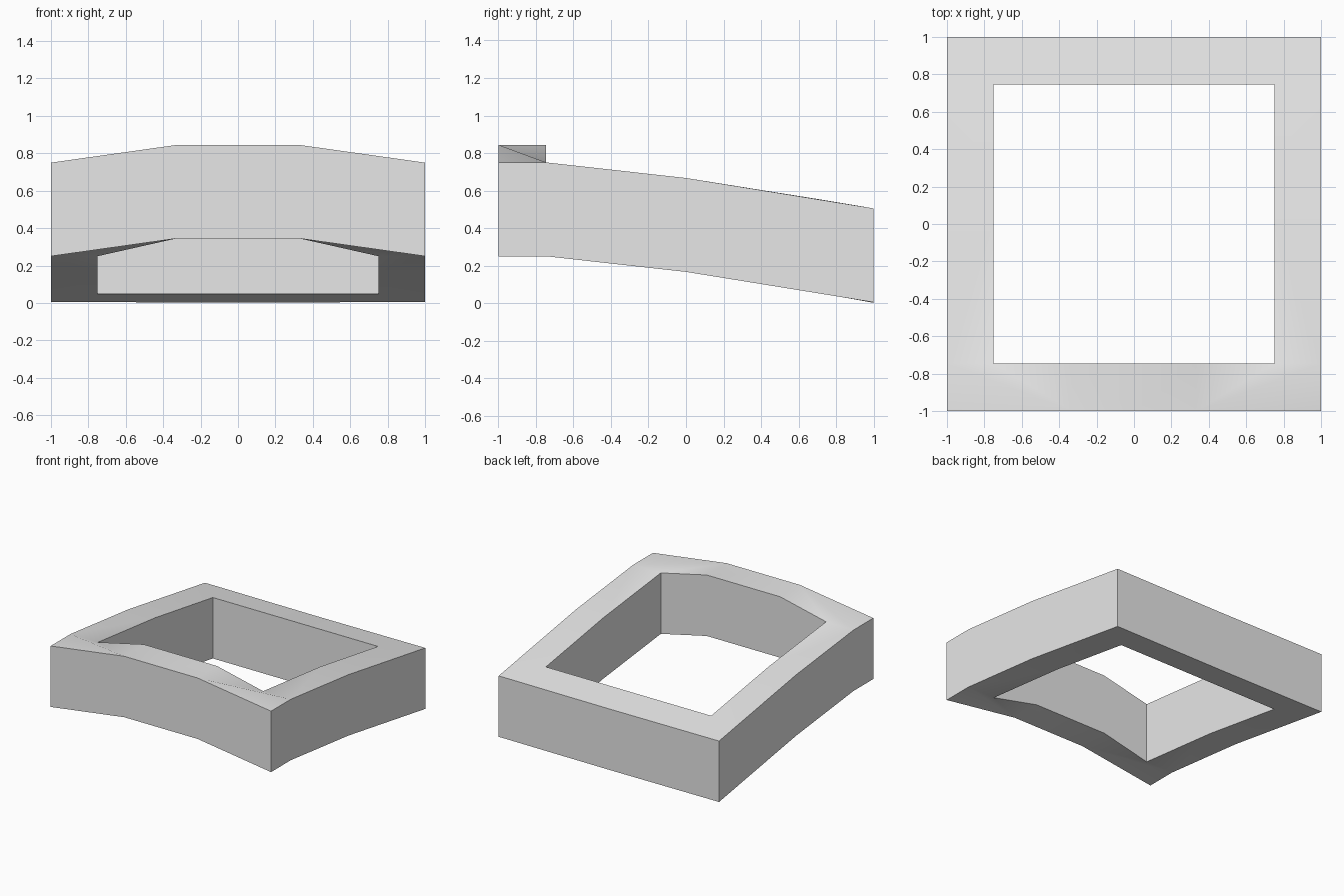
import bpy, bmesh
from mathutils import Vector

cube = bpy.data.objects.get("Cube")
if cube:
    bpy.data.objects.remove(cube, do_unlink=True)

THICKNESS = 0.5
# Right half of the top surface: outer edge in capitals, inner edge in lower case
points = {
    "M": (0, -1, 0.844), "A": (0.333, -1, 0.844), "B": (1, -1, 0.75),
    "C": (1, -0.745, 0.75), "D": (1, 0, 0.667), "E": (1, 1, 0.505),
    "N": (0, 1, 0.502),
    "m": (0, -0.745, 0.844), "a": (0.333, -0.745, 0.844), "b": (0.75, -0.745, 0.75),
    "d": (0.75, 0, 0.667), "e": (0.75, 0.745, 0.548), "n": (0, 0.745, 0.548),
}
faces = ["MAam", "ABC", "ACb", "Aba", "CDdb", "DEed", "ENne"]

bm = bmesh.new()
verts = {k: bm.verts.new(p) for k, p in points.items()}
for f in faces:
    bm.faces.new([verts[k] for k in f])

# Mirror to a full ring, then extrude straight down
bmesh.ops.mirror(bm, geom=bm.verts[:] + bm.edges[:] + bm.faces[:],
                 axis="X", merge_dist=0.001)
bmesh.ops.remove_doubles(bm, verts=bm.verts[:], dist=0.001)
result = bmesh.ops.extrude_face_region(bm, geom=bm.faces[:], use_keep_orig=True)
lower = [g for g in result["geom"] if isinstance(g, bmesh.types.BMVert)]
bmesh.ops.translate(bm, verts=lower, vec=Vector((0, 0, -THICKNESS)))
for v in bm.verts:
    v.co.z = max(v.co.z, 0)
bmesh.ops.recalc_face_normals(bm, faces=bm.faces[:])

mesh = bpy.data.meshes.new("arched_frame")
bm.to_mesh(mesh)
bm.free()
frame = bpy.data.objects.new("arched_frame", mesh)
bpy.context.collection.objects.link(frame)

# Plain light grey
grey = bpy.data.materials.new("light_grey")
grey.use_nodes = True
colour = (0.8, 0.8, 0.8, 1)
grey.diffuse_color = colour
grey.node_tree.nodes["Principled BSDF"].inputs["Base Color"].default_value = colour
mesh.materials.append(grey)

bpy.ops.object.select_all(action="DESELECT")
frame.select_set(True)
bpy.context.view_layer.objects.active = frame
bpy.ops.object.shade_smooth_by_angle(angle=0.52)
